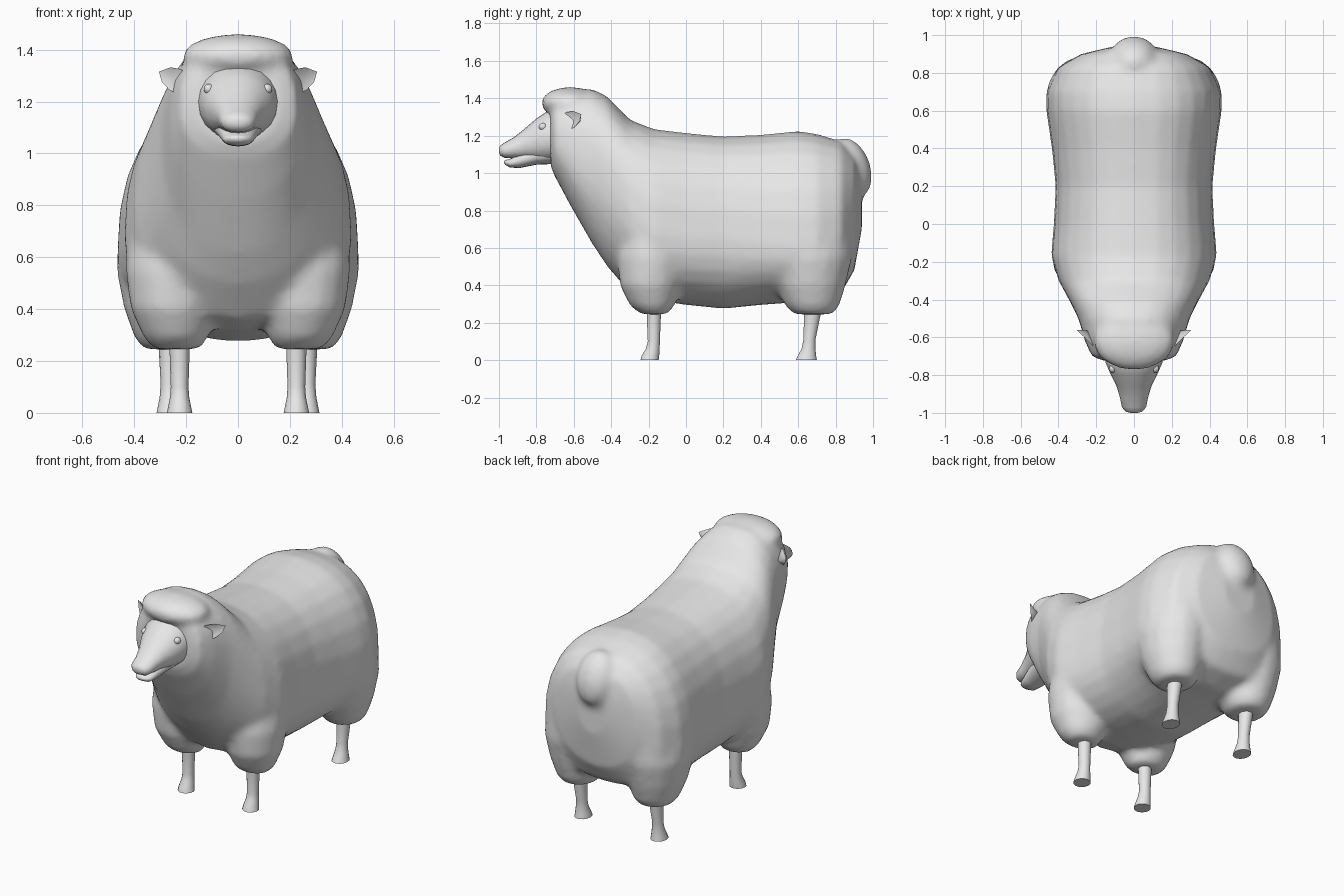
import bpy, bmesh, math
from mathutils import Matrix, Vector

if "Cube" in bpy.data.objects:
    bpy.data.objects.remove(bpy.data.objects["Cube"])

grey = bpy.data.materials.new("soft grey")
grey.diffuse_color = (0.8, 0.8, 0.8, 1)
grey.use_nodes = True
grey.node_tree.nodes["Principled BSDF"].inputs["Base Color"].default_value = grey.diffuse_color


def finish(bm, name, angle=60):
    bmesh.ops.recalc_face_normals(bm, faces=bm.faces)
    me = bpy.data.meshes.new(name)
    bm.to_mesh(me)
    bm.free()
    ob = bpy.data.objects.new(name, me)
    bpy.context.collection.objects.link(ob)
    me.materials.append(grey)
    bpy.context.view_layer.objects.active = ob
    bpy.ops.object.select_all(action='DESELECT')
    ob.select_set(True)
    bpy.ops.object.shade_smooth_by_angle(angle=math.radians(angle))
    return ob


def loft(bm, rings):
    rows = [[bm.verts.new(p) for p in r] for r in rings]
    n = len(rows[0])
    for a, b in zip(rows, rows[1:]):
        for i in range(n):
            j = (i + 1) % n
            bm.faces.new((a[i], a[j], b[j], b[i]))
    bm.faces.new(rows[0])
    bm.faces.new(rows[-1])


def power(v, n):
    return math.copysign(abs(v) ** (2 / n), v)


def upright(y, z0, z1, w, zc=None, n_top=2.4, n_low=2.2, count=28):
    """Cross-section facing along y, widest at height zc."""
    zc = (z0 + z1) / 2 if zc is None else zc
    ring = []
    for i in range(count):
        a = math.tau * i / count
        c, s = math.cos(a), math.sin(a)
        n, h = (n_top, z1 - zc) if s >= 0 else (n_low, zc - z0)
        ring.append((w * power(c, n), y, zc + h * power(s, n)))
    return ring


def level(z, x, y, rx, ry, count=16):
    """Horizontal cross-section."""
    return [(x + rx * math.cos(math.tau * i / count),
             y + ry * math.sin(math.tau * i / count), z) for i in range(count)]


def blob(bm, loc, size, tilt=0, u=24, v=14):
    m = (Matrix.Translation(loc) @ Matrix.Rotation(tilt, 4, 'X')
         @ Matrix.Diagonal((*size, 1)))
    bmesh.ops.create_uvsphere(bm, u_segments=u, v_segments=v, radius=1, matrix=m)


# Fleece: neck and trunk, woolly upper legs, forelock and tail fused together
bm = bmesh.new()
loft(bm, [upright(*s) for s in (
    (-.725, 1.04, 1.36, .16, 1.20), (-.70, .98, 1.42, .225, 1.17),
    (-.62, .83, 1.45, .26, 1.12), (-.50, .62, 1.45, .295, 1.05),
    (-.42, .50, 1.41, .335, .95), (-.30, .36, 1.285, .40, .80),
    (-.17, .32, 1.235, .44, .68), (0, .295, 1.215, .425, .65),
    (.2, .275, 1.195, .415, .65), (.4, .295, 1.205, .435, .62),
    (.6, .31, 1.225, .465, .60), (.7, .31, 1.21, .465, .60),
    (.83, .36, 1.17, .405, .65), (.90, .48, 1.10, .28, .78),
    (.94, .70, .99, .11, .85))])
for side in (1, -1):
    loft(bm, [level(z, side * x, y, rx, ry) for z, x, y, rx, ry in (
        (.245, .235, -.17, .09, .07), (.29, .24, -.18, .125, .12),
        (.40, .25, -.19, .165, .165), (.55, .25, -.18, .185, .19),
        (.75, .25, -.17, .17, .16))])
    loft(bm, [level(z, side * x, y, rx, ry) for z, x, y, rx, ry in (
        (.245, .265, .68, .10, .105), (.29, .265, .675, .135, .145),
        (.40, .27, .665, .17, .19), (.55, .27, .66, .20, .23),
        (.80, .25, .68, .18, .21))])
blob(bm, (0, -.62, 1.375), (.215, .155, .085))
blob(bm, (0, .885, 1.03), (.125, .10, .165), math.radians(20))
fleece = finish(bm, "fleece")
rm = fleece.modifiers.new("fuse", 'REMESH')
rm.mode = 'VOXEL'
rm.voxel_size = .02
rm.use_smooth_shade = True
sm = fleece.modifiers.new("soften", 'SMOOTH')
sm.factor, sm.iterations = .5, 8

# Face and lower jaw, with the mouth as the gap between them
bm = bmesh.new()
loft(bm, [upright(*s, n_top=2, n_low=2.3, count=20) for s in (
    (-.64, 1.06, 1.345, .155), (-.73, 1.06, 1.34, .152),
    (-.80, 1.065, 1.292, .122), (-.86, 1.075, 1.24, .092),
    (-.92, 1.078, 1.192, .074), (-.97, 1.082, 1.163, .064),
    (-.992, 1.093, 1.148, .045), (-1.0, 1.11, 1.135, .02))])
finish(bm, "face")
bm = bmesh.new()
loft(bm, [upright(*s, n_top=2.2, count=20) for s in (
    (-.68, 1.05, 1.2, .11), (-.80, 1.045, 1.15, .088),
    (-.89, 1.027, 1.11, .066), (-.94, 1.03, 1.076, .054),
    (-.965, 1.043, 1.07, .035), (-.972, 1.052, 1.064, .015))])
finish(bm, "jaw")

# Eyes, cupped ears and lower legs with hooves, mirrored left and right
EAR = ((.19, 1.30), (.22, 1.325), (.26, 1.332), (.305, 1.315), (.293, 1.275),
       (.265, 1.245), (.235, 1.23), (.205, 1.24))
LEGS = {
    "front_leg": (.225, ((.32, -.172, .042, .04), (.22, -.172, .038, .038),
                         (.10, -.172, .034, .033), (.06, -.178, .037, .038),
                         (.025, -.19, .044, .048), (0, -.195, .049, .05))),
    "back_leg": (.265, ((.34, .675, .045, .05), (.24, .675, .04, .045),
                        (.11, .66, .033, .033), (.06, .655, .037, .038),
                        (.025, .647, .044, .05), (0, .643, .049, .058)))}
for side, tag in ((1, "left"), (-1, "right")):
    bm = bmesh.new()
    blob(bm, (side * .112, -.765, 1.248), (.02, .022, .02), u=14, v=10)
    finish(bm, tag + "_eye")

    bm = bmesh.new()
    rim = [bm.verts.new((side * x, -.65 + (x - .21) * .95, z)) for x, z in EAR]
    hollow = bm.verts.new((side * .25, -.59, 1.285))
    back = bm.verts.new((side * .235, -.565, 1.275))
    for a, b in zip(rim, rim[1:] + rim[:1]):
        bm.faces.new((a, b, hollow))
        bm.faces.new((b, a, back))
    finish(bm, tag + "_ear", 70)

    for name, (x, rings) in LEGS.items():
        bm = bmesh.new()
        loft(bm, [level(z, side * x, y, rx, ry, 14) for z, y, rx, ry in rings])
        finish(bm, tag + "_" + name)
